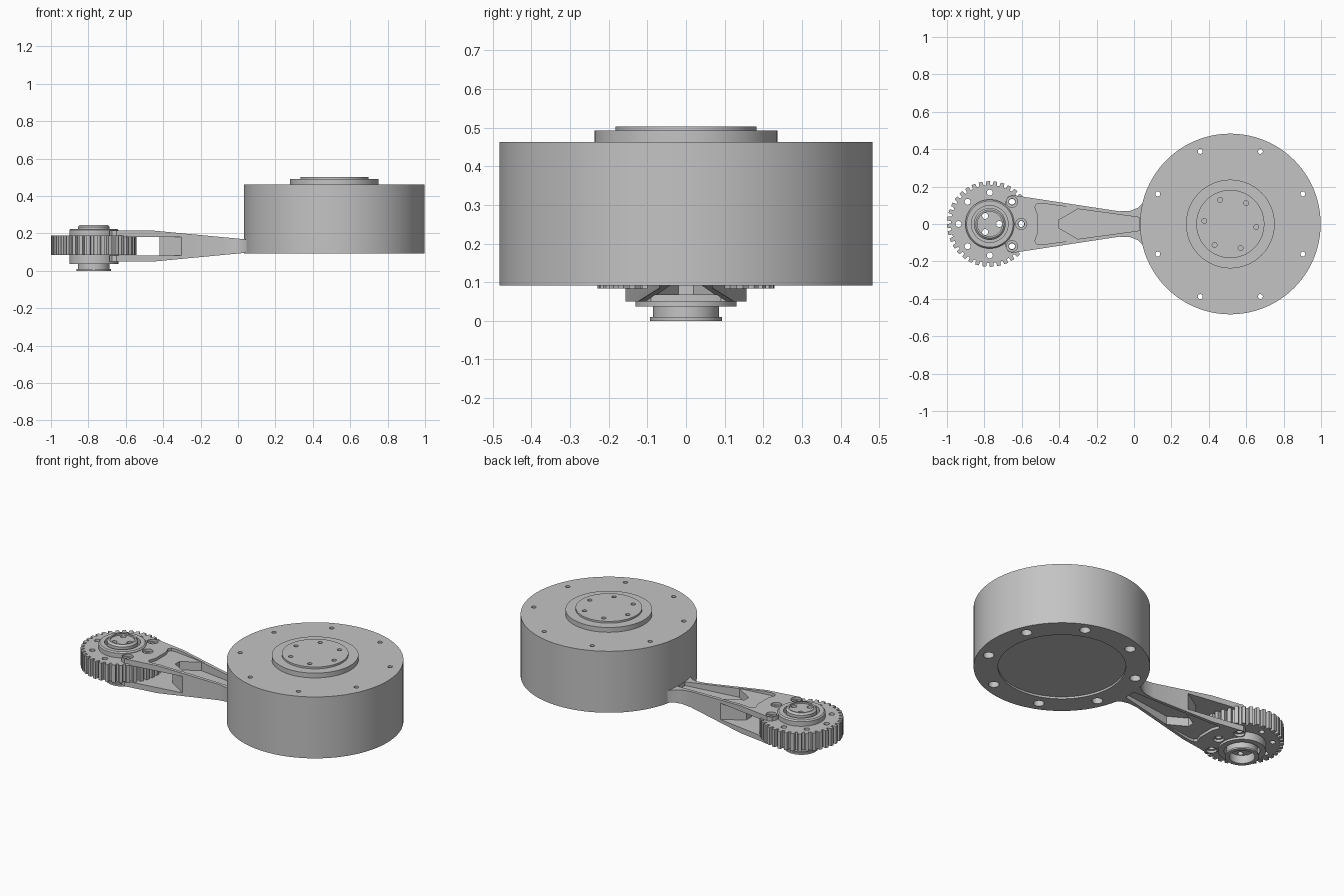
import bpy, math
from math import cos, sin, pi

if "Cube" in bpy.data.objects:
    bpy.data.objects.remove(bpy.data.objects["Cube"], do_unlink=True)

GREY = (0.55, 0.55, 0.55, 1)
metal = bpy.data.materials.new("light_grey_metal")
metal.use_nodes = True
metal.diffuse_color = GREY
metal.node_tree.nodes["Principled BSDF"].inputs["Base Color"].default_value = GREY

MOTOR_X, HUB_X, MID = 0.515, -0.771, 0.1325


def make(name, verts, faces):
    mesh = bpy.data.meshes.new(name)
    mesh.from_pydata(verts, [], faces)
    mesh.materials.append(metal)
    ob = bpy.data.objects.new(name, mesh)
    bpy.context.collection.objects.link(ob)
    return ob


def prism(name, outline, low, high, axis="z"):
    """Extrude a counter-clockwise outline along z, or an x-z outline along y."""
    n = len(outline)
    if axis == "z":
        verts = [(a, b, h) for h in (low, high) for a, b in outline]
    else:
        verts = [(a, -h, b) for h in (low, high) for a, b in outline]
    faces = [tuple(reversed(range(n))), tuple(range(n, 2 * n))]
    faces += [(i, (i + 1) % n, n + (i + 1) % n, n + i) for i in range(n)]
    return make(name, verts, faces)


def circle(x, y, r, n=24):
    return [(x + r * cos(2 * pi * i / n), y + r * sin(2 * pi * i / n)) for i in range(n)]


def lathe(name, x, profile, n=96, closed=False):
    """Spin (radius, z) points around a vertical axis at x, going up the outside."""
    k = len(profile)
    verts = [(x + r * cos(2 * pi * i / n), r * sin(2 * pi * i / n), z)
             for i in range(n) for r, z in profile]
    faces = []
    for i in range(n):
        j = (i + 1) % n
        for p in range(k if closed else k - 1):
            q = (p + 1) % k
            faces.append((i * k + p, j * k + p, j * k + q, i * k + q))
    if not closed:
        faces.append(tuple(i * k for i in reversed(range(n))))
        faces.append(tuple(i * k + k - 1 for i in range(n)))
    return make(name, verts, faces)


def boolean(target, cutter, operation="DIFFERENCE"):
    mod = target.modifiers.new("cut", "BOOLEAN")
    mod.operation, mod.solver, mod.object = operation, "EXACT", cutter
    bpy.context.view_layer.objects.active = target
    bpy.ops.object.modifier_apply(modifier=mod.name)
    bpy.data.objects.remove(cutter, do_unlink=True)


def drill(target, centres, r, low, high):
    """Cut a set of separate round holes in one go."""
    verts, faces = [], []
    for x, y in centres:
        part = prism("drill", circle(x, y, r), low, high)
        base = len(verts)
        verts += [tuple(v.co) for v in part.data.vertices]
        faces += [tuple(base + i for i in p.vertices) for p in part.data.polygons]
        bpy.data.objects.remove(part, do_unlink=True)
    boolean(target, make("drills", verts, faces))


def ring_points(x, r, count, start):
    return [(x + r * cos(start + 2 * pi * i / count), r * sin(start + 2 * pi * i / count))
            for i in range(count)]


def mirrored(half):
    """Close a planform from its +y half, listed from right to left."""
    return half + [(x, -y) for x, y in reversed(half)]


# Motor housing with stepped output cap
housing = lathe("motor_housing", MOTOR_X,
                [(0.483, 0.172), (0.483, 0.463), (0.237, 0.463), (0.237, 0.492),
                 (0.182, 0.492), (0.182, 0.503)])
bolts = ring_points(MOTOR_X, 0.42, 8, pi / 8)
drill(housing, bolts, 0.013, 0.1, 0.5)
drill(housing, ring_points(MOTOR_X, 0.14, 6, -0.12), 0.013, 0.46, 0.6)

# Mounting base under the motor, with a shallow round recess
base = lathe("motor_base", MOTOR_X,
             [(0.35, 0.104), (0.35, 0.092), (0.483, 0.092), (0.483, 0.172)])
drill(base, bolts, 0.03, 0.05, 0.15)
drill(base, bolts, 0.013, 0.14, 0.2)

# Tapered arm: planform crossed with side profile
arm = prism("arm", mirrored([(0.07, 0.135), (0.045, 0.11), (0.02, 0.086), (-0.02, 0.07),
                             (-0.08, 0.068), (-0.62, 0.15), (-0.65, 0.156),
                             (-0.675, 0.145), (-0.687, 0.12), (-0.685, 0.08)]), 0, 0.3)
side = prism("arm_side", [(-0.8, 0.05), (-0.45, 0.05), (0.1, 0.102),
                          (0.1, 0.163), (-0.45, 0.215), (-0.8, 0.215)], -0.3, 0.3, "y")
boolean(arm, side, "INTERSECT")

# Fork slot that ends around a wedge-shaped core
boolean(arm, prism("fork_slot", [(-0.9, -0.3), (-0.28, -0.3), (-0.28, -0.115), (-0.42, -0.025),
                                 (-0.42, 0.025), (-0.28, 0.115), (-0.28, 0.3), (-0.9, 0.3)],
                   0.083, 0.182))

# Lightening pockets on both faces of the arm
shallow = mirrored([(-0.25, 0.077), (-0.49, 0.11), (-0.52, 0.108), (-0.53, 0.09), (-0.515, 0.05)])
deep = mirrored([(0.03, 0.035), (-0.3, 0.08), (-0.405, 0.02)])
for sign in (1, -1):
    for outline, inner in ((shallow, 0.066), (deep, 0.015)):
        low, high = sorted((MID + sign * inner, MID + sign * 0.2))
        boolean(arm, prism("pocket", outline, low, high))

# Counterbored screw holes at the fork end
screws = ring_points(HUB_X, 0.168, 8, 0)
fork_screws = [screws[i] for i in (7, 0, 1)]
drill(arm, fork_screws, 0.017, 0, 0.3)
drill(arm, fork_screws, 0.03, 0.2, 0.3)
drill(arm, fork_screws, 0.03, 0, 0.065)

# Clear the fork ends around the bearing
drill(arm, [(HUB_X, 0)], 0.115, 0, 0.3)

# Toothed pulley
TEETH = 36
outline = []
for i in range(TEETH):
    for r, t in ((0.229, 0.0), (0.229, 0.5), (0.208, 0.58), (0.208, 0.92)):
        a = 2 * pi * (i + t) / TEETH
        outline.append((HUB_X + r * cos(a), r * sin(a)))
pulley = prism("toothed_pulley", outline, 0.084, 0.19)
drill(pulley, screws, 0.016, 0, 0.3)

# Bearing rings above and below the pulley
lathe("upper_bearing_ring", HUB_X, [(0.098, 0.186), (0.131, 0.186), (0.131, 0.218),
                                    (0.124, 0.225), (0.098, 0.225)], closed=True)
lathe("lower_bearing_ring", HUB_X, [(0.098, 0.037), (0.131, 0.037), (0.131, 0.088),
                                    (0.098, 0.088)], closed=True)

# Hub shaft with lower flange, hollow foot and three pin holes
shaft = lathe("hub_shaft", HUB_X,
              [(0.07, 0.05), (0.07, 0.0), (0.093, 0.0), (0.093, 0.01), (0.085, 0.01),
               (0.085, 0.235), (0.075, 0.245), (0.066, 0.245), (0.066, 0.236)])
pins = ring_points(HUB_X, 0.05, 3, 0)
drill(shaft, pins, 0.016, -0.1, 0.4)
drill(pulley, pins, 0.016, 0, 0.3)

# Smooth round walls, keep machined edges crisp
bpy.ops.object.select_all(action="DESELECT")
for ob in bpy.context.collection.objects:
    if ob.type == "MESH":
        ob.select_set(True)
        bpy.context.view_layer.objects.active = ob
bpy.ops.object.shade_smooth_by_angle(angle=math.radians(25))
